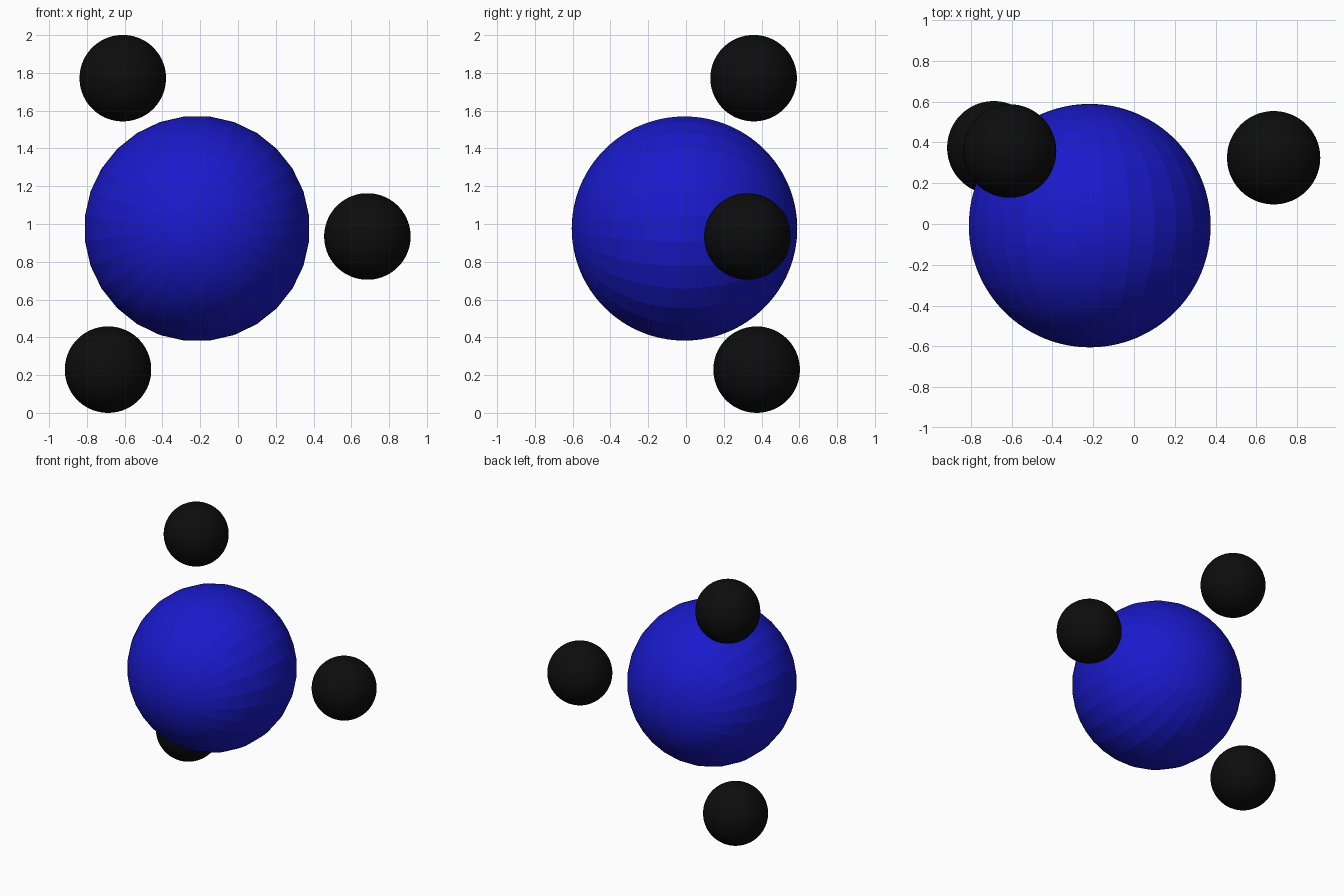
import bpy
from math import pi, radians

if "Cube" in bpy.data.objects:
    bpy.data.objects.remove(bpy.data.objects["Cube"])


def paint(name, rgb):
    mat = bpy.data.materials.new(name)
    mat.diffuse_color = (*rgb, 1)
    mat.use_nodes = True
    mat.node_tree.nodes["Principled BSDF"].inputs["Base Color"].default_value = mat.diffuse_color
    return mat


def ball(name, centre, radius, segments, rings, mat):
    # poles along y, with flat sides facing straight up and sideways
    bpy.ops.mesh.primitive_uv_sphere_add(segments=segments, ring_count=rings, radius=radius)
    obj = bpy.context.object
    obj.name = name
    obj.rotation_euler = (0, 0, pi / segments)
    bpy.ops.object.transform_apply(location=False, rotation=True, scale=False)
    obj.rotation_euler = (radians(90), 0, 0)
    obj.location = centre
    bpy.ops.object.transform_apply(location=False, rotation=True, scale=False)
    obj.data.materials.append(mat)
    return obj


blue = paint("blue", (0.01, 0.01, 0.6))
black = paint("black", (0.004, 0.004, 0.004))

# Large faceted core
ball("core_ball", (-0.217, -0.008, 0.976), 0.597, 28, 64, blue)

# Three small outer balls
for name, centre in {
    "upper_ball": (-0.61, 0.358, 1.772),
    "side_ball": (0.685, 0.325, 0.934),
    "lower_ball": (-0.688, 0.374, 0.229),
}.items():
    outer = ball(name, centre, 0.229, 64, 48, black)
    outer.data.shade_smooth()
